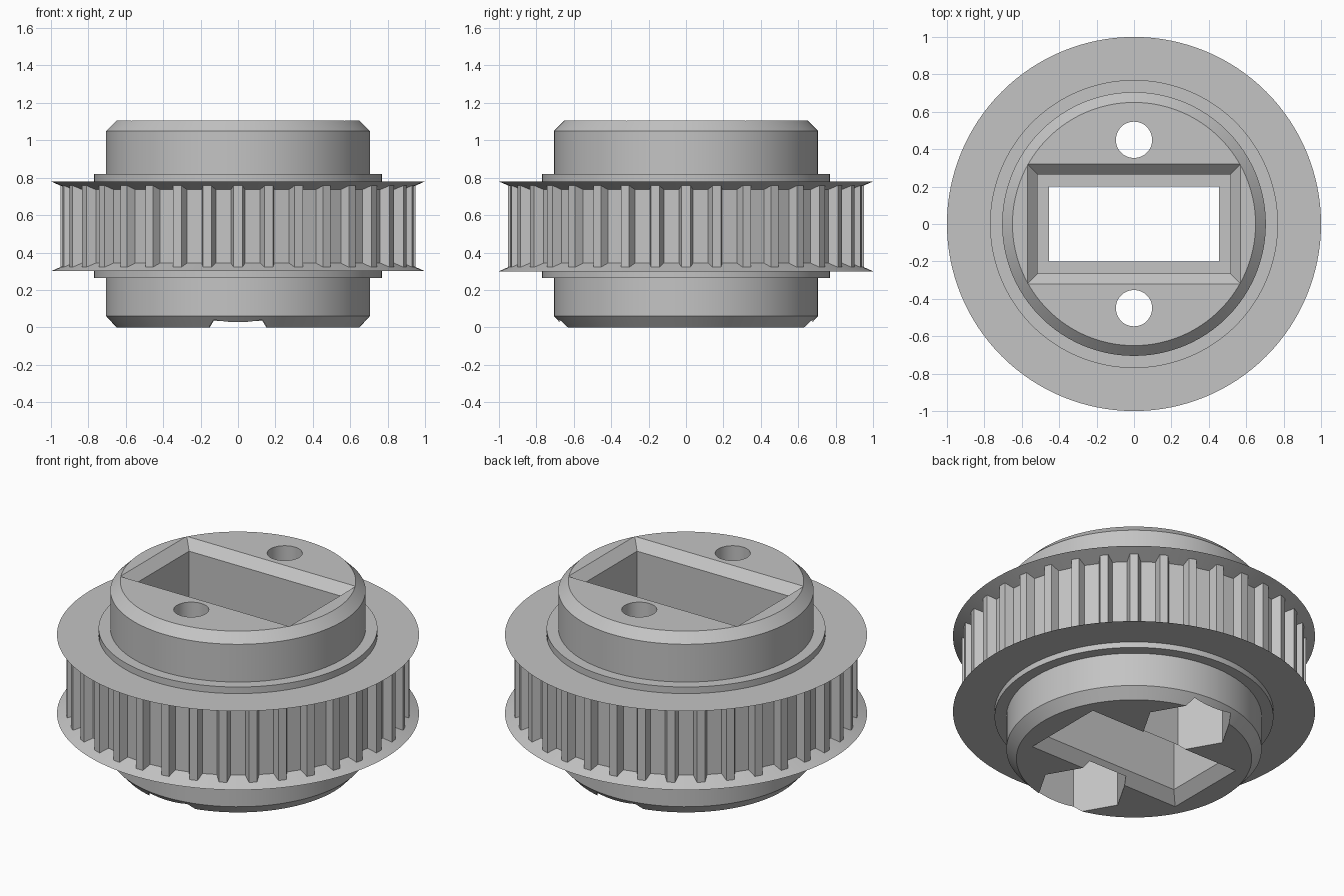
import bpy, bmesh
from math import sin, cos, pi, radians, hypot, atan2

cube = bpy.data.objects.get("Cube")
if cube:
    bpy.data.objects.remove(cube, do_unlink=True)

grey = bpy.data.materials.new("matte grey")
grey.use_nodes = True
colour = (0.55, 0.55, 0.55, 1)
grey.diffuse_color = colour
grey.node_tree.nodes["Principled BSDF"].inputs["Base Color"].default_value = colour


def loft(name, rings, closed=False):
    """Solid skinned through rings of points; closed joins last ring to first."""
    bm = bmesh.new()
    loops = [[bm.verts.new(p) for p in ring] for ring in rings]
    n = len(loops[0])
    pairs = list(zip(loops, loops[1:]))
    if closed:
        pairs.append((loops[-1], loops[0]))
    else:
        bm.faces.new(loops[0][::-1])
        bm.faces.new(loops[-1])
    for a, b in pairs:
        for i in range(n):
            j = (i + 1) % n
            bm.faces.new((a[i], a[j], b[j], b[i]))
    bmesh.ops.recalc_face_normals(bm, faces=bm.faces)
    mesh = bpy.data.meshes.new(name)
    bm.to_mesh(mesh)
    bm.free()
    mesh.materials.append(grey)
    obj = bpy.data.objects.new(name, mesh)
    bpy.context.collection.objects.link(obj)
    return obj


def circle(r, z, n, cx=0, cy=0):
    return [(cx + r * cos(2 * pi * i / n), cy + r * sin(2 * pi * i / n), z) for i in range(n)]


def rectangle(hx, hy, z):
    return [(-hx, -hy, z), (hx, -hy, z), (hx, hy, z), (-hx, hy, z)]


def gear_ring(z, teeth=36, tip=0.95, root=0.9):
    """Outline of trapezoid teeth at height z."""
    points = []
    for k in range(teeth):
        a = 2 * pi * k / teeth
        for r, half in ((root, -0.038), (tip, -0.023), (tip, 0.023), (root, 0.038)):
            points.append((hypot(r, half) * cos(a + atan2(half, r)),
                           hypot(r, half) * sin(a + atan2(half, r)), z))
    return points


def combine(target, tool, operation):
    mod = target.modifiers.new(operation, "BOOLEAN")
    mod.operation = operation
    mod.solver = "EXACT"
    mod.object = tool
    tool.hide_render = True
    bpy.context.view_layer.objects.active = target
    bpy.ops.object.modifier_apply(modifier=mod.name)
    bpy.data.objects.remove(tool, do_unlink=True)


# Turned body: hubs, collars and bevelled flanges
profile = [(0.65, 0), (0.705, 0.06), (0.705, 0.265), (0.77, 0.265), (0.77, 0.3),
           (1, 0.3), (0.88, 0.353), (0.88, 0.727), (1, 0.78), (0.77, 0.78),
           (0.77, 0.82), (0.705, 0.82), (0.705, 1.05), (0.65, 1.105)]
pulley = loft("toothed_pulley", [circle(r, z, 128) for r, z in profile])

# Toothed belt track between the flanges
teeth = loft("belt_teeth", [gear_ring(0.312), gear_ring(0.768)])
combine(pulley, teeth, "UNION")

# Stepped rectangular slot, chamfered at both mouths
slot = loft("slot_cutter", [rectangle(*level) for level in (
    (0.525, 0.27, -0.01), (0.455, 0.2, 0.06), (0.455, 0.2, 0.55),
    (0.515, 0.265, 0.55), (0.515, 0.265, 1.05), (0.58, 0.33, 1.115))])
combine(pulley, slot, "DIFFERENCE")

# Bolt holes with hexagonal nut pockets underneath
for side in (-1, 1):
    y = side * 0.45
    pocket = loft("nut_pocket_cutter", [circle(0.26, z, 6, 0, y) for z in (-0.05, 0.33)])
    combine(pulley, pocket, "DIFFERENCE")
    bolt = loft("bolt_hole_cutter", [circle(0.097, z, 48, 0, y) for z in (-0.05, 1.2)])
    combine(pulley, bolt, "DIFFERENCE")

# One colour throughout, smooth curves with crisp edges
pulley.data.materials.clear()
pulley.data.materials.append(grey)
for poly in pulley.data.polygons:
    poly.material_index = 0
bpy.ops.object.select_all(action="DESELECT")
pulley.select_set(True)
bpy.context.view_layer.objects.active = pulley
bpy.ops.object.shade_smooth_by_angle(angle=radians(20))
